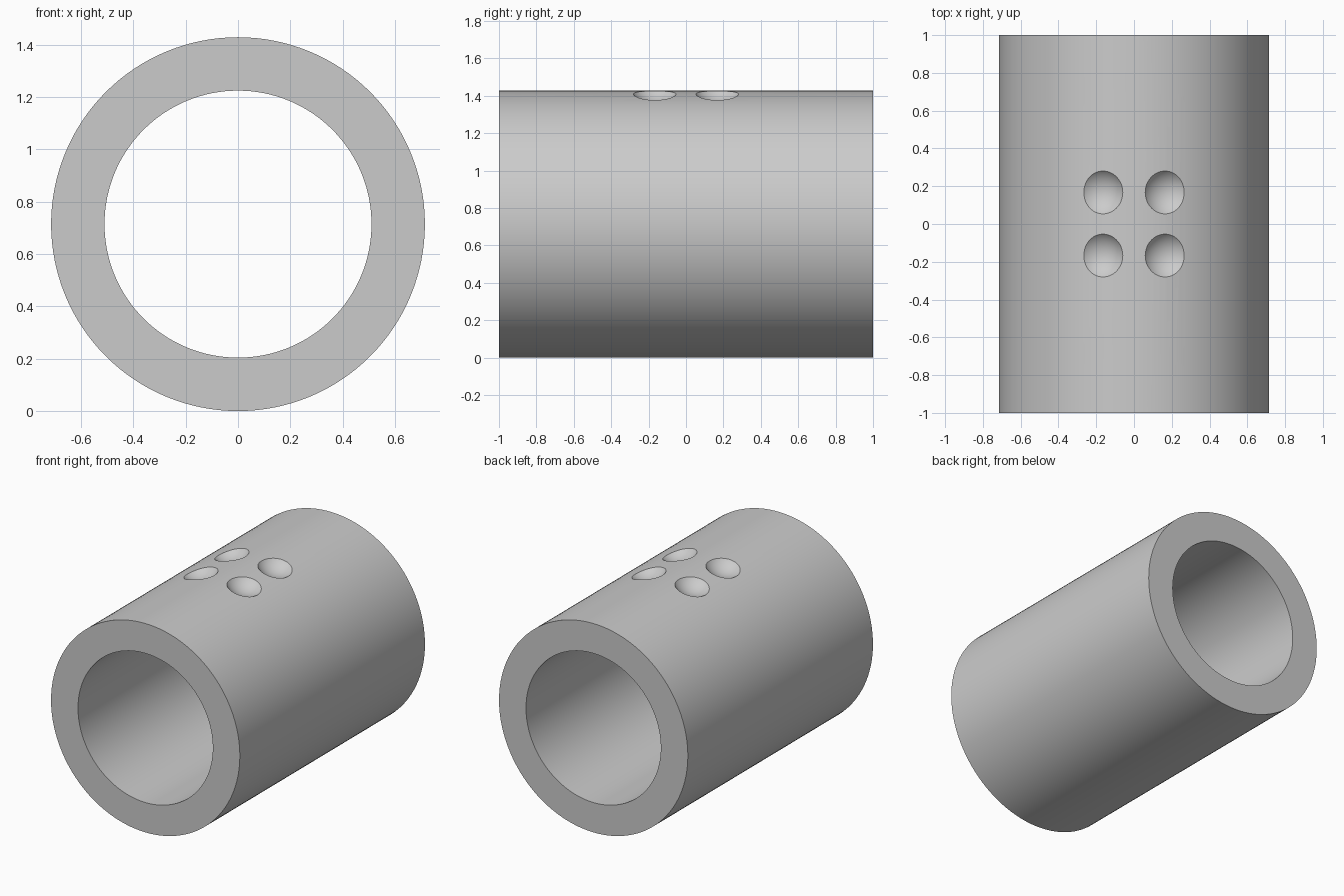
import bpy
from math import radians, sin, cos

if "Cube" in bpy.data.objects:
    bpy.data.objects.remove(bpy.data.objects["Cube"], do_unlink=True)

LENGTH = 2.0
OUTER = 0.714
INNER = 0.51
DIMPLE_ANGLE = radians(13.3)   # tilt of each dimple from the top
DIMPLE_Y = 0.167
DIMPLE_REACH = 0.815           # sphere centre, measured from the tube axis
DIMPLE_RADIUS = 0.152

grey = bpy.data.materials.new("plain grey")
grey.use_nodes = True
colour = (0.6, 0.6, 0.6, 1)
grey.diffuse_color = colour
grey.node_tree.nodes["Principled BSDF"].inputs["Base Color"].default_value = colour


def lying_cylinder(name, radius, length):
    bpy.ops.mesh.primitive_cylinder_add(
        vertices=128, radius=radius, depth=length,
        location=(0, 0, OUTER), rotation=(radians(90), 0, 0))
    obj = bpy.context.object
    obj.name = name
    obj.data.materials.append(grey)
    return obj


def cut(target, cutter):
    mod = target.modifiers.new("cut", 'BOOLEAN')
    mod.operation = 'DIFFERENCE'
    mod.solver = 'EXACT'
    mod.object = cutter
    bpy.context.view_layer.objects.active = target
    bpy.ops.object.modifier_apply(modifier=mod.name)
    bpy.data.objects.remove(cutter, do_unlink=True)


# Thick tube with an open bore
tube = lying_cylinder("tube", OUTER, LENGTH)
cut(tube, lying_cylinder("bore_cutter", INNER, LENGTH + 0.2))

# Four shallow round dimples on top
for side in (-1, 1):
    for end in (-1, 1):
        bpy.ops.mesh.primitive_uv_sphere_add(
            segments=64, ring_count=48, radius=DIMPLE_RADIUS,
            location=(side * DIMPLE_REACH * sin(DIMPLE_ANGLE), end * DIMPLE_Y,
                      OUTER + DIMPLE_REACH * cos(DIMPLE_ANGLE)),
            rotation=(0, side * DIMPLE_ANGLE, 0))
        cutter = bpy.context.object
        cutter.name = "dimple_cutter"
        cutter.data.materials.append(grey)
        cut(tube, cutter)

# Smooth walls with crisp rims
bpy.ops.object.select_all(action='DESELECT')
tube.select_set(True)
bpy.context.view_layer.objects.active = tube
bpy.ops.object.shade_smooth_by_angle(angle=radians(25))
